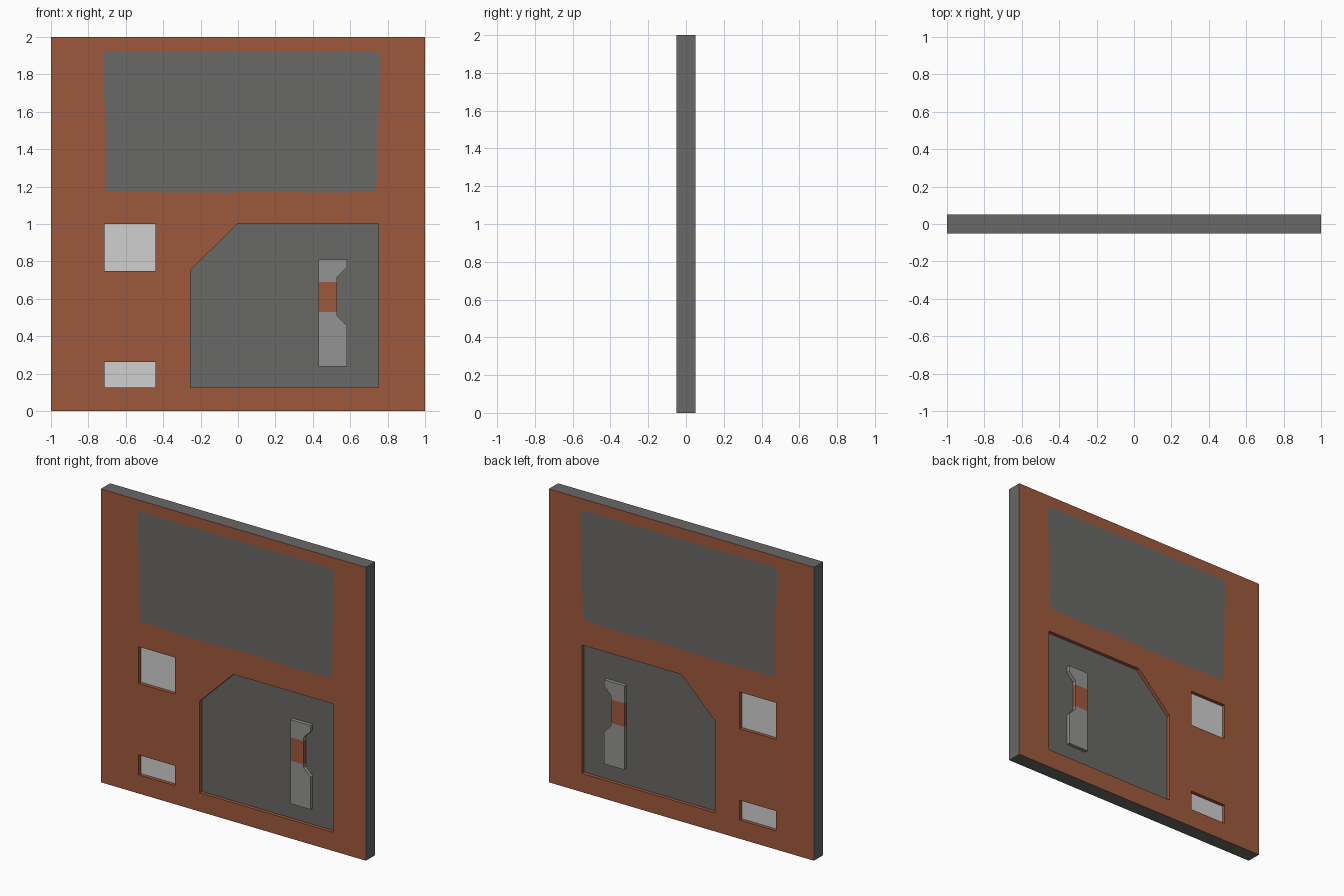
import bpy
import math
from mathutils import Matrix

if "Cube" in bpy.data.objects:
    bpy.data.objects.remove(bpy.data.objects["Cube"])


def material(name, r, g, b):
    """Flat colour given as 0-255 display values, stored linear."""
    def lin(c):
        c /= 255
        return c / 12.92 if c <= 0.04045 else ((c + 0.055) / 1.055) ** 2.4
    m = bpy.data.materials.new(name)
    m.diffuse_color = (lin(r), lin(g), lin(b), 1)
    m.use_nodes = True
    m.node_tree.nodes["Principled BSDF"].inputs["Base Color"].default_value = m.diffuse_color
    return m


BROWN = material("rust_brown", 159, 89, 60)
DARK = material("dark_grey", 105, 104, 102)
MID = material("mid_grey", 148, 148, 147)
LIGHT = material("light_grey", 208, 208, 208)


def rect(x0, x1, z0, z1):
    return [(x0, z0), (x1, z0), (x1, z1), (x0, z1)]


def prism(name, outlines, half_depth, *mats):
    """Fill x-z outlines (inner ones become holes), thick by +-half_depth in y."""
    cu = bpy.data.curves.new(name + "_profile", 'CURVE')
    cu.dimensions = '2D'
    cu.fill_mode = 'BOTH'
    cu.extrude = half_depth
    for pts in outlines:
        sp = cu.splines.new('POLY')
        sp.points.add(len(pts) - 1)
        for p, (x, z) in zip(sp.points, pts):
            p.co = (x, z, 0, 1)
        sp.use_cyclic_u = True
    tmp = bpy.data.objects.new(name + "_tmp", cu)
    bpy.context.collection.objects.link(tmp)
    dg = bpy.context.evaluated_depsgraph_get()
    me = bpy.data.meshes.new_from_object(tmp.evaluated_get(dg))
    bpy.data.objects.remove(tmp)
    me.transform(Matrix.Rotation(math.pi / 2, 4, 'X'))
    me.materials.clear()
    for m in mats:
        me.materials.append(m)
    for f in me.polygons:
        f.use_smooth = False
        f.material_index = 0
    ob = bpy.data.objects.new(name, me)
    bpy.context.collection.objects.link(ob)
    return ob


FULL, INNER = 0.05, 0.026

# Outlines
upper_window = rect(-0.715, -0.44, 0.75, 1.0)
lower_window = rect(-0.715, -0.44, 0.127, 0.262)
shutter = [(-0.255, 0.127), (0.75, 0.127), (0.75, 1.003), (0, 1.003), (-0.255, 0.752)]
label = [(-0.70, 1.172), (-0.6, 1.178), (-0.4, 1.168), (-0.05, 1.167), (0.03, 1.176),
         (0.22, 1.176), (0.4, 1.167), (0.6, 1.17), (0.735, 1.178), (0.745, 1.25),
         (0.75, 1.5), (0.757, 1.8), (0.762, 1.90), (0.745, 1.922),
         (-0.71, 1.922), (-0.722, 1.91), (-0.72, 1.75), (-0.712, 1.6), (-0.71, 1.19)]

# Casing with openings, grey around the outer rim
body = prism("casing", [rect(-1, 1, 0, 2), upper_window, lower_window, shutter, label],
             FULL, BROWN, DARK)
for f in body.data.polygons:
    c = f.center
    if abs(f.normal.y) < 0.5 and (abs(c.x) > 0.99 or abs(c.z - 1) > 0.99):
        f.material_index = 1

# Flush label and sunken panels, seen from both sides
prism("label", [label], FULL, DARK)
prism("upper_window_panel", [upper_window], INNER, LIGHT)
prism("lower_window_panel", [lower_window], INNER, LIGHT)
prism("shutter_panel", [shutter], INNER, DARK)

# Raised notched slide: grey ends and a brown band
prism("slide_bottom", [[(0.43, 0.237), (0.582, 0.237), (0.582, 0.457), (0.53, 0.51),
                        (0.53, 0.53), (0.43, 0.53)]], FULL, MID)
prism("slide_band", [rect(0.43, 0.53, 0.53, 0.69)], FULL, BROWN)
prism("slide_top", [[(0.43, 0.69), (0.53, 0.69), (0.53, 0.715), (0.582, 0.768),
                     (0.582, 0.81), (0.43, 0.81)]], FULL, MID)
